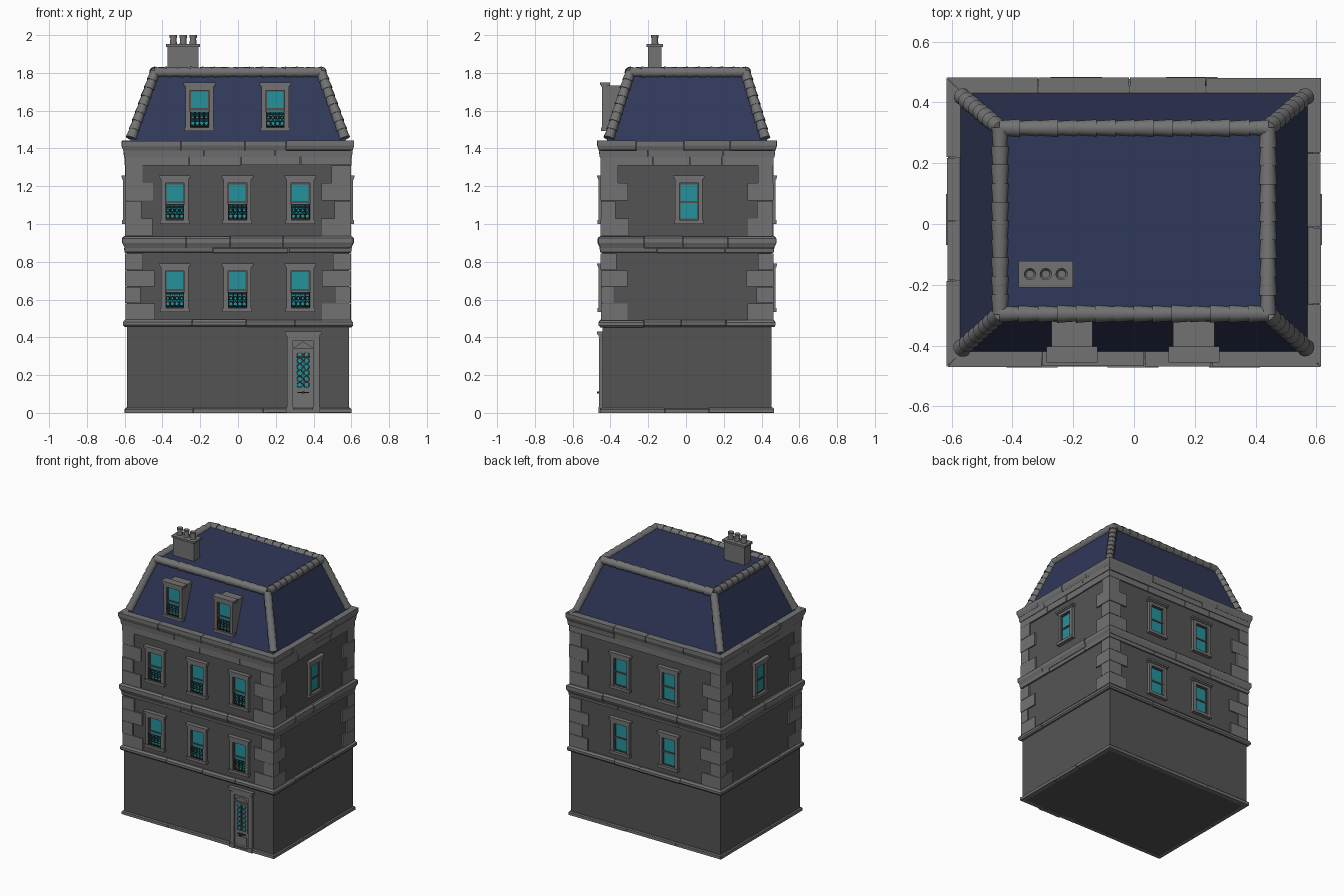
import bpy, bmesh, math, random
from mathutils import Matrix, Vector

random.seed(4)
if "Cube" in bpy.data.objects:
    bpy.data.objects.remove(bpy.data.objects["Cube"], do_unlink=True)


def material(name, r, g, b):
    m = bpy.data.materials.new(name)
    m.use_nodes = True
    m.diffuse_color = (r, g, b, 1)
    m.node_tree.nodes["Principled BSDF"].inputs["Base Color"].default_value = (r, g, b, 1)
    return m


WALL = material("wall_grey", .088, .088, .088)
STONE = material("trim_stone", .17, .17, .17)
SLATE = material("navy_slate", .03, .04, .1)
GLASS = material("teal_glass", .018, .29, .33)
SASH = material("sash_brown", .1, .07, .065)
IRON = material("dark_iron", .025, .025, .025)

HX, HY, CY = .588, .4475, .0055     # wall half sizes and depth centre


def finish(name, bm, mat, matrix=Matrix(), smooth=False):
    bmesh.ops.recalc_face_normals(bm, faces=bm.faces)
    mesh = bpy.data.meshes.new(name)
    bm.to_mesh(mesh)
    bm.free()
    mesh.materials.append(mat)
    ob = bpy.data.objects.new(name, mesh)
    ob.matrix_world = matrix
    bpy.context.collection.objects.link(ob)
    if smooth:
        bpy.ops.object.select_all(action='DESELECT')
        ob.select_set(True)
        bpy.context.view_layer.objects.active = ob
        bpy.ops.object.shade_smooth_by_angle(angle=math.radians(40))
    return ob


def box(bm, x0, x1, y0, y1, z0, z1):
    m = Matrix.Translation(((x0 + x1) / 2, (y0 + y1) / 2, (z0 + z1) / 2))
    m = m @ Matrix.Diagonal((x1 - x0, y1 - y0, z1 - z0, 1))
    bmesh.ops.create_cube(bm, size=1, matrix=m)


def prism(bm, start, end):
    # solid between two matching outlines
    a = [bm.verts.new(p) for p in start]
    b = [bm.verts.new(p) for p in end]
    bm.faces.new(a)
    bm.faces.new(b[::-1])
    for i in range(len(a)):
        j = (i + 1) % len(a)
        bm.faces.new((a[i], b[i], b[j], a[j]))


def boxes(name, mat, matrix, *parts):
    bm = bmesh.new()
    for p in parts:
        box(bm, *p)
    return finish(name, bm, mat, matrix)


def moulding(name, profile, stones):
    # profile (out, z) run round the house as separate, slightly uneven stones
    bm = bmesh.new()
    for side in range(4):
        along, out = (HX, HY) if side % 2 == 0 else (HY, HX)
        m = Matrix.Translation((0, CY, 0)) @ Matrix.Rotation(side * math.pi / 2, 4, 'Z')
        cuts = [-1] + [2 * (i + random.uniform(-.2, .2)) / stones - 1 for i in range(1, stones)] + [1]
        for c0, c1 in zip(cuts, cuts[1:]):
            j, dz = random.uniform(-.002, .002), random.uniform(-.002, .002)
            ends = []
            for c, gap in ((c0, .0015), (c1, -.0015)):
                ends.append([m @ Vector((c * (along + o) if abs(c) == 1 else c * along + gap,
                                         -out - o - (j if o > 0 else 0), max(z + dz, 0)))
                             for o, z in profile])
            prism(bm, *ends)
    finish(name, bm, STONE)


# Walls and stone courses
boxes("walls", WALL, Matrix.Translation((0, CY, 0)), (-HX, HX, -HY, HY, .002, 1.435))
moulding("plinth", [(-.02, 0), (.012, 0), (.012, .02), (.006, .026), (-.02, .026)], 3)
moulding("first_course", [(-.02, .455), (.012, .455), (.02, .464), (.02, .48),
                          (.01, .492), (-.02, .492)], 4)
moulding("second_course_lower", [(-.02, .845), (.01, .85), (.014, .872), (-.02, .872)], 3)
moulding("second_course_upper", [(-.02, .872), (.012, .874), (.018, .888), (.024, .9),
                                 (.024, .925), (.012, .935), (-.02, .935)], 4)
moulding("frieze", [(-.02, 1.31), (.01, 1.31), (.01, 1.36), (-.02, 1.36)], 4)
moulding("cornice_lower", [(-.02, 1.355), (.014, 1.355), (.018, 1.39), (-.02, 1.39)], 3)
moulding("cornice_upper", [(-.03, 1.388), (.018, 1.39), (.022, 1.4), (.027, 1.415),
                           (.027, 1.44), (-.05, 1.44)], 4)

# Corner quoins, alternating long and short
bm = bmesh.new()
for base, step in ((.492, .088), (.935, .094)):
    for row in range(4):
        for sx in (-1, 1):
            for sy in (-1, 1):
                w = (.14 if row % 2 == 0 else .08) + random.uniform(-.012, .012)
                e = .009 + random.uniform(-.002, .002)
                xs = sorted((sx * (HX + e), sx * (HX - w)))
                ys = sorted((CY + sy * (HY + e), CY + sy * (HY - w + .01)))
                box(bm, *xs, *ys, base + row * step + .001, base + (row + 1) * step - .001)
finish("quoins", bm, STONE)

# Mansard roof
RB = [(-.572, -.42), (.572, -.42), (.572, .432), (-.572, .432)]
RT = [(-.44, -.295), (.44, -.295), (.44, .315), (-.44, .315)]
bm = bmesh.new()
prism(bm, [(x, y, 1.437) for x, y in RB], [(x, y, 1.81) for x, y in RT])
finish("mansard_roof", bm, SLATE)

# Ridge and hip tiles
bm = bmesh.new()


def tile_run(a, b, count):
    a, b = Vector(a), Vector(b)
    step = (b - a) / count
    turn = step.to_track_quat('Z', 'Y').to_matrix().to_4x4()
    for i in range(count):
        mid = a + step * (i + .5)
        k = random.uniform(.96, 1.05)
        bmesh.ops.create_cone(bm, cap_ends=True, segments=12, radius1=.029 * k, radius2=.024 * k,
                              depth=step.length * 1.06, matrix=Matrix.Translation(mid) @ turn)


for i in range(4):
    p, q, r = RT[i], RT[(i + 1) % 4], RB[i]
    tile_run((*p, 1.803), (*q, 1.803), 14 if i % 2 == 0 else 10)
    tile_run((r[0] * .988, r[1] * .97, 1.455), (*p, 1.803), 8)
finish("ridge_tiles", bm, STONE, smooth=True)

# Chimney stack and pots
boxes("chimney_stack", STONE, Matrix.Translation((-.29, -.165, 0)),
      (-.082, .082, -.036, .036, 1.78, 1.94), (-.09, .09, -.044, .044, 1.938, 1.952))
bm = bmesh.new()
for x in (-.342, -.29, -.238):
    for r1, r2, z0, z1 in ((.019, .016, 1.95, 1.985), (.02, .02, 1.984, 2.0)):
        bmesh.ops.create_cone(bm, cap_ends=True, segments=16, radius1=r1, radius2=r2, depth=z1 - z0,
                              matrix=Matrix.Translation((x, -.165, (z0 + z1) / 2)))
    top = [f for f in bm.faces if f.normal.z > .9 and f.calc_center_median().z > 1.999
           and abs(f.calc_center_median().x - x) < .01]
    bmesh.ops.inset_region(bm, faces=top, thickness=.007)
    bmesh.ops.translate(bm, verts=list({v for f in top for v in f.verts}), vec=(0, 0, -.012))
finish("chimney_pots", bm, STONE, smooth=True)


def ironwork(name, lines, rings, matrix, mat=IRON, y=-.018):
    # thin rods and scroll rings
    cu = bpy.data.curves.new(name, 'CURVE')
    cu.dimensions = '3D'
    cu.bevel_depth = .0022
    cu.bevel_resolution = 0
    paths = [([(x0, z0), (x1, z1)], False) for x0, z0, x1, z1 in lines]
    for cx, cz, r in rings:
        paths.append(([(cx + r * math.cos(t * math.pi / 6), cz + r * math.sin(t * math.pi / 6))
                       for t in range(12)], True))
    for pts, closed in paths:
        s = cu.splines.new('POLY')
        s.points.add(len(pts) - 1)
        for p, (x, z) in zip(s.points, pts):
            p.co = (x, y, z, 1)
        s.use_cyclic_u = closed
    cu.materials.append(mat)
    ob = bpy.data.objects.new(name, cu)
    ob.matrix_world = matrix
    bpy.context.collection.objects.link(ob)


def window(name, x, y, z, angle=0, railing=True):
    m = Matrix.Translation((x, y, z)) @ Matrix.Rotation(math.radians(angle), 4, 'Z')
    boxes(name + "_surround", STONE, m,
          (-.073, -.05, -.02, .01, .01, .225), (.05, .073, -.02, .01, .01, .225),
          (-.073, .073, -.02, .01, .216, .236), (-.079, .079, -.025, .01, .235, .246),
          (-.084, .084, -.03, .01, .245, .257), (-.078, .078, -.026, .01, 0, .02))
    boxes(name + "_glass", GLASS, m, (-.05, .05, -.003, .01, .015, .22))
    boxes(name + "_sash", SASH, m,
          (-.051, -.044, -.008, .01, .018, .218), (.044, .051, -.008, .01, .018, .218),
          (-.05, .05, -.008, .01, .21, .218), (-.05, .05, -.008, .01, .018, .028),
          (-.05, .05, -.009, .01, .11, .121))
    if railing:
        lines = [(-.05, h, .05, h) for h in (.025, .09, .1)]
        lines += [(c, .02, c, .1) for c in (-.048, -.024, 0, .024, .048)]
        rings = [(c, h, r) for c in (-.036, -.012, .012, .036) for h, r in ((.042, .012), (.072, .009))]
        ironwork(name + "_railing", lines, rings, m)


# Windows on every side
FRONT, BACK = CY - HY, CY + HY
for floor, z in (("lower", .535), ("upper", 1.0)):
    for place, x in (("right", -.335), ("middle", -.003), ("left", .33)):
        window(f"{floor}_{place}_front_window", x, FRONT, z)
    for place, x in (("right", -.19), ("left", .19)):
        window(f"{floor}_{place}_back_window", x, BACK, z, 180, False)
window("left_side_window", HX, .015, 1.0, 90, False)
window("right_side_window", -HX, .015, 1.0, -90, False)

# Dormers
for side, x in (("right", -.204), ("left", .197)):
    window(side + "_dormer_window", x, -.425, 1.492)
    boxes(side + "_dormer_body", STONE, Matrix.Translation((x, 0, 0)),
          (-.068, .068, -.424, -.3, 1.492, 1.732), (-.084, .084, -.426, -.402, 1.73, 1.749))

# Front door
D = Matrix.Translation((.345, FRONT, 0))
boxes("door_surround", STONE, D,
      (-.086, -.054, -.018, .01, 0, .4), (.054, .086, -.018, .01, 0, .4),
      (-.09, -.05, -.022, .01, 0, .03), (.05, .09, -.022, .01, 0, .03),
      (-.086, .086, -.016, .01, .38, .405), (-.09, .09, -.022, .01, .404, .416),
      (-.096, .096, -.028, .01, .415, .43), (-.055, .055, -.02, .01, 0, .014))
boxes("door_leaf", STONE, D, (-.055, .055, -.006, .01, .01, .385), (-.038, .038, -.01, .01, .03, .09),
      (-.046, -.036, -.012, .01, .12, .325), (.036, .046, -.012, .01, .12, .325),
      (-.046, .046, -.012, .01, .12, .135), (-.046, .046, -.012, .01, .318, .33))
boxes("door_glass", GLASS, D, (-.037, .037, -.008, .01, .135, .32))
boxes("door_handle", IRON, D, (-.03, .03, -.014, 0, .106, .111), (-.006, .006, -.03, 0, .102, .112))
ironwork("door_grille", [(0, .135, 0, .32)] + [(-.036, h, .036, h) for h in (.16, .228, .296)],
         [(s * .018, .148 + k * .032, .014) for s in (-1, 1) for k in range(6)], D, SASH, -.011)
bm = bmesh.new()
tri = ((-.058, .342), (.058, .342), (0, .378))
prism(bm, [(x, -.016, z) for x, z in tri], [(x, .005, z) for x, z in tri])
finish("door_pediment", bm, STONE, D)
